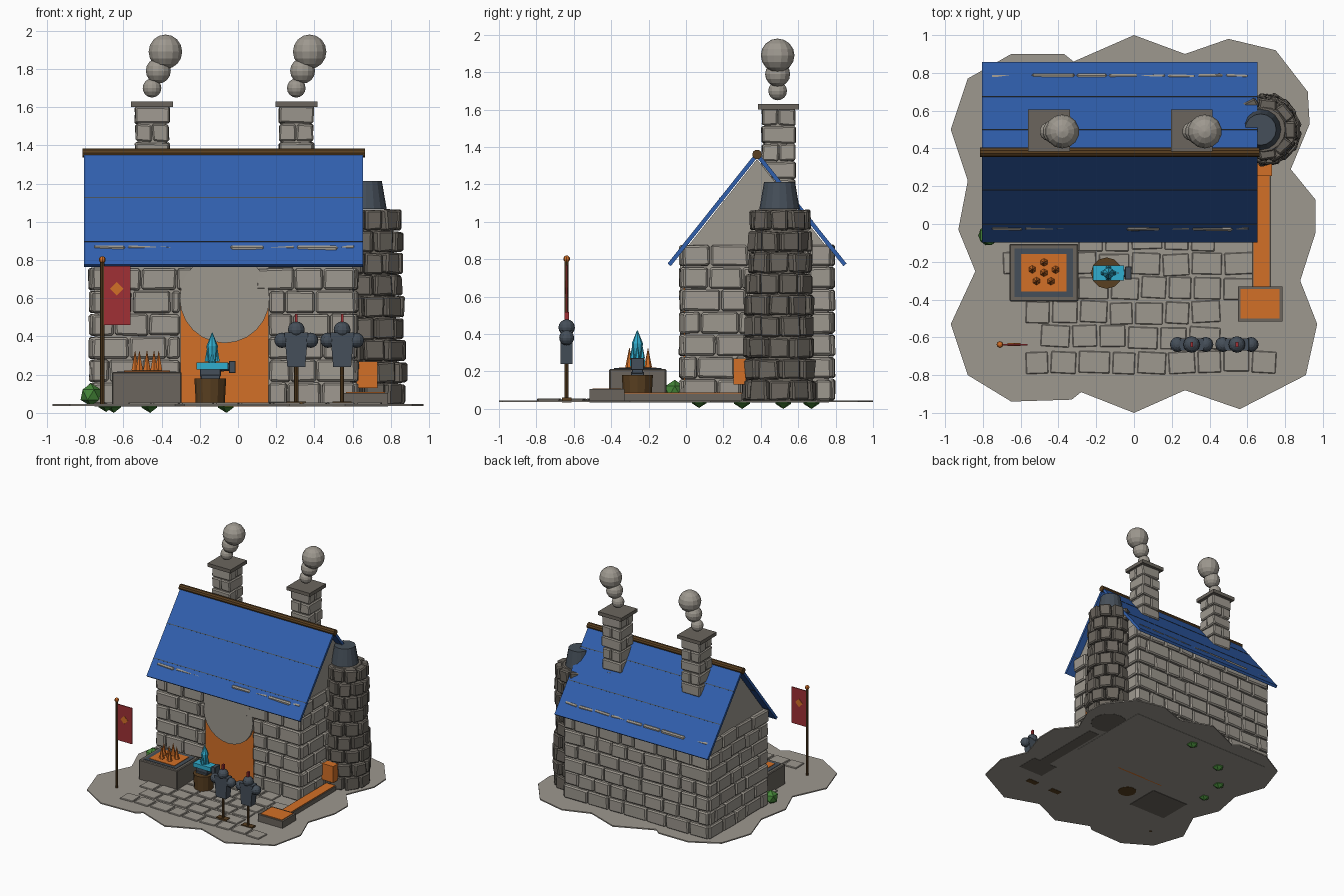
import bpy, bmesh, math, random
from mathutils import Matrix, Vector

random.seed(4)
cube0 = bpy.data.objects.get("Cube")
if cube0:
    bpy.data.objects.remove(cube0, do_unlink=True)


def material(name, r, g, b):
    m = bpy.data.materials.new(name)
    m.use_nodes = True
    m.diffuse_color = (r, g, b, 1)
    m.node_tree.nodes["Principled BSDF"].inputs["Base Color"].default_value = (r, g, b, 1)
    return m


STONE = material("pale stone", .34, .315, .275)
DARK = material("dark stone", .145, .13, .11)
SLATE = material("blue grey iron", .06, .078, .1)
BLUE = material("blue roof", .03, .115, .42)
ORANGE = material("molten orange", .65, .16, .02)
WOOD = material("brown wood", .1, .05, .015)
RED = material("red cloth", .35, .03, .035)
CYAN = material("cyan glow", .03, .42, .62)
GREEN = material("leaf green", .06, .24, .04)


def place(c, s, rot=None):
    return Matrix.Translation(c) @ (rot or Matrix()) @ Matrix.Diagonal((*s, 1))


def turn(angle, axis):
    return Matrix.Rotation(angle, 4, axis)


def box(bm, c, s, rot=None):
    return bmesh.ops.create_cube(bm, size=1, matrix=place(c, s, rot))["verts"]


def span(bm, x0, x1, y0, y1, z0, z1):
    return box(bm, ((x0 + x1) / 2, (y0 + y1) / 2, (z0 + z1) / 2), (x1 - x0, y1 - y0, z1 - z0))


def cone(bm, c, r1, r2, h, seg=12, rot=None):
    bmesh.ops.create_cone(bm, cap_ends=True, segments=seg, radius1=r1, radius2=r2,
                          depth=h, matrix=place(c, (1, 1, 1), rot))


def ball(bm, c, r, seg=12):
    bmesh.ops.create_uvsphere(bm, u_segments=seg, v_segments=8, radius=r,
                              matrix=Matrix.Translation(c))


def prism(bm, pts, shift):
    face = bm.faces.new([bm.verts.new(p) for p in pts])
    out = bmesh.ops.extrude_face_region(bm, geom=[face])["geom"]
    bmesh.ops.translate(bm, vec=shift, verts=[v for v in out if isinstance(v, bmesh.types.BMVert)])


def part(name, mat, build, bevel=0):
    bm = bmesh.new()
    build(bm)
    bmesh.ops.recalc_face_normals(bm, faces=bm.faces)
    me = bpy.data.meshes.new(name)
    bm.to_mesh(me)
    bm.free()
    me.materials.append(mat)
    ob = bpy.data.objects.new(name, me)
    bpy.context.collection.objects.link(ob)
    if bevel:
        mod = ob.modifiers.new("worn edges", "BEVEL")
        mod.width, mod.segments = bevel, 1
    return ob


def jitter(verts, a):
    for v in verts:
        v.co += Vector([random.uniform(-a, a) for _ in range(3)])


# Ground slab with a lobed outline
outline = [(0, 1), (.27, .9), (.5, .98), (.75, .92), (.92, .7), (.93, .53), (.83, .29),
           (.96, .13), (.96, -.05), (.88, -.3), (.97, -.53), (.91, -.8), (.56, -.98),
           (.27, -.88), (0, -1), (-.28, -.89), (-.33, -.93), (-.65, -.94), (-.88, -.8),
           (-.97, -.53), (-.84, -.25), (-.93, -.03), (-.88, .23), (-.97, .5), (-.88, .77),
           (-.65, .9), (-.37, .9), (-.32, .86)]
part("ground_slab", STONE, lambda bm: prism(bm, [(x, y, .036) for x, y in outline], (0, 0, .01)))


def pavers(bm):
    rows = [(-.3, .5), (-.7, .6), (-.3, .58), (-.58, .5), (-.5, .52), (-.58, .7)]
    for i, (x0, x1) in enumerate(rows):
        x = x0
        while x < x1 - .08:
            w = random.uniform(.13, .18)
            c = (x + w / 2, -.08 - .13 * i + random.uniform(-.008, .008), .047)
            box(bm, c, (w - .015, .115, .016), turn(random.uniform(-.06, .06), "Z"))
            x += w


part("paving_stones", STONE, pavers, .004)

# House body with gables, centred on CX, CY
CX, CY, RIDGE, SLOPE = -.075, .38, 1.36, 1.255
part("house_core", STONE, lambda bm: prism(
    bm, [(CX - .675, CY + y, z) for y, z in
         [(-.385, .034), (.385, .034), (.385, .85), (0, 1.335), (-.385, .85)]], (1.35, 0, 0)))


def wall(bm, centre, length, facing, opening=None):
    rot = turn(facing, "Z")
    for row in range(7):
        x = -length / 2
        first = True
        while x < length / 2 - .01:
            w = random.uniform(.13, .24) * (.6 if first and row % 2 else 1)
            first = False
            if length / 2 - x - w < .08:
                w = length / 2 - x
            a, b = x, x + w
            x += w
            if opening and row < 5:
                lo, hi = opening
                if lo <= a and b <= hi:
                    continue
                if a < lo < b:
                    b = lo
                elif a < hi < b:
                    a = hi
                if b - a < .02:
                    continue
            local = Vector(((a + b) / 2, -random.uniform(0, .012), .1 + .12 * row))
            jitter(box(bm, Vector(centre) + rot @ local, (b - a - .008, .05, .112), rot), .004)


def walls(bm):
    wall(bm, (CX, CY - .38, 0), 1.38, 0, (-.225, .235))
    wall(bm, (CX, CY + .38, 0), 1.38, math.pi)
    wall(bm, (CX + .67, CY, 0), .8, math.pi / 2)
    wall(bm, (CX - .67, CY, 0), .8, -math.pi / 2)


part("wall_stones", STONE, walls, .01)
part("glowing_doorway", ORANGE, lambda bm: span(bm, -.3, .16, -.014, .01, .034, .66))
part("door_arch_disc", STONE, lambda bm: cone(bm, (-.07, -.022, .6), .235, .235, .02, 24, turn(math.pi / 2, "X")))

# Roof slopes, course seams and ridge beam
TILT = math.atan(SLOPE)


def roof(bm):
    for s in (-1, 1):
        box(bm, (CX, CY + s * .235, RIDGE - .295), (1.46, .754, .022), turn(-s * TILT, "X"))


def seams(bm):
    for s, heights in ((-1, (1.12, .89)), (1, (1.22, 1))):
        for z in heights:
            box(bm, (CX, CY + s * (RIDGE - z) / SLOPE, z), (1.458, .006, .026), turn(-s * TILT, "X"))


part("roof_slopes", BLUE, roof)
part("roof_seams", SLATE, seams)
part("ridge_beam", WOOD, lambda bm: cone(bm, (CX, CY, RIDGE), .026, .026, 1.48, 10, turn(math.pi / 2, "Y")))


# Chimneys with caps and smoke puffs
def chimney(bm, x):
    span(bm, x - .075, x + .075, .42, .57, .95, 1.6)
    for row in range(7):
        z = 1.56 - row * .095
        for s in (-1, 1):
            c = (x + s * .045, .495, z) if row % 2 else (x, .495 + s * .045, z)
            size = (.086, .18, .088) if row % 2 else (.18, .086, .088)
            jitter(box(bm, c, size), .005)


for side, x in (("right", -.45), ("left", .305)):
    part(side + "_chimney", STONE, lambda bm: chimney(bm, x), .008)
    part(side + "_chimney_cap", DARK, lambda bm: box(bm, (x, .495, 1.615), (.22, .22, .03)))
    part(side + "_smoke", STONE, lambda bm: [ball(bm, (x + dx, .49, z), r, 14) for dx, z, r in
                                             ((0, 1.7, .05), (.033, 1.79, .067), (.07, 1.89, .09))])

# Round furnace tower
TX, TY = .685, .5


def tower(bm):
    cone(bm, (TX, TY, .55), .155, .125, 1.03, 16)
    for row in range(9):
        r = .165 - .004 * row
        for k in range(9):
            rot = turn((k + row % 2 / 2) * math.tau / 9, "Z")
            c = Vector((TX, TY, .098 + .114 * row)) + rot @ Vector((r + random.uniform(-.01, .012), 0, 0))
            jitter(box(bm, c, (.055, r * .68, .106), rot), .006)


part("furnace_tower", DARK, tower, .009)
part("furnace_pot", SLATE, lambda bm: cone(bm, (.67, TY, 1.14), .108, .083, .145, 16))


# Molten channel and basin
def channel(bm):
    span(bm, .625, .725, -.34, .3, .034, .082)
    span(bm, .55, .785, -.515, -.33, .034, .105)


def molten(bm):
    span(bm, .633, .717, -.34, .3, .08, .088)
    span(bm, .565, .77, -.5, -.345, .1, .11)
    span(bm, .62, .73, .255, .32, .13, .27)


part("casting_channel", DARK, channel)
part("molten_metal", ORANGE, molten)

# Forge hearth with coals and flames
HX, HY = -.477, -.258
spots = [(HX, HY)] + [(HX + .065 * math.cos(a), HY + .055 * math.sin(a))
                      for a in (k * math.tau / 5 + .3 for k in range(5))]
part("hearth_block", DARK, lambda bm: box(bm, (HX, HY, .124), (.365, .305, .18)), .006)
part("hearth_rim", SLATE, lambda bm: box(bm, (HX, HY, .213), (.31, .255, .009)))
part("hearth_embers", ORANGE, lambda bm: box(bm, (HX, HY, .217), (.24, .2, .009)))
part("hearth_coals", WOOD, lambda bm: [ball(bm, (x, y, .222), .02, 6) for x, y in spots])
part("hearth_flames", ORANGE, lambda bm: [cone(bm, (x, y, .275), .021, .001, .1, 6) for x, y in spots])

# Anvil on a stump with a glowing piece
AX, AY = -.145, -.26


def anvil(bm):
    box(bm, (AX, AY, .188), (.1, .07, .02))
    box(bm, (AX, AY, .21), (.11, .06, .04))
    box(bm, (AX + .115, AY, .24), (.035, .07, .065))
    cone(bm, (AX + .08, AY, .24), .025, .02, .05, 10, turn(math.pi / 2, "Y"))


def glow(bm):
    box(bm, (AX + .01, AY, .245), (.165, .08, .036))
    cone(bm, (AX + .01, AY, .305), .02, .03, .09, 8)
    cone(bm, (AX + .01, AY, .385), .03, .002, .07, 8)
    for k in range(4):
        rot = turn(k * math.pi / 2, "Z")
        cone(bm, Vector((AX + .01, AY, .3)) + rot @ Vector((.027, 0, 0)), .014, .002, .06, 6)


part("stump", WOOD, lambda bm: cone(bm, (AX, AY, .107), .075, .083, .146, 12))
part("anvil", SLATE, anvil, .003)
part("glowing_workpiece", CYAN, glow)


# Armour stands
def armour(bm, x):
    for v in box(bm, (x, -.638, .33), (.125, .065, .18)):
        if v.co.z < .3:
            v.co.x = x + (v.co.x - x) * .75
    ball(bm, (x, -.638, .435), .044)
    for s in (-1, 1):
        ball(bm, (x + s * .075, -.638, .38), .04)


def stand(bm, x):
    cone(bm, (x, -.638, .15), .011, .011, .23, 8)
    box(bm, (x, -.638, .047), (.1, .05, .026))


for side, x in (("right", .305), ("left", .545)):
    part(side + "_armour", SLATE, lambda bm: armour(bm, x))
    part(side + "_armour_stand", WOOD, lambda bm: stand(bm, x))
    part(side + "_plume", RED, lambda bm: box(bm, (x, -.638, .49), (.014, .025, .055)))

# Banner
part("banner_pole", WOOD, lambda bm: cone(bm, (-.71, -.638, .415), .011, .011, .76, 8))
part("banner_finial", ORANGE, lambda bm: ball(bm, (-.71, -.638, .802), .018, 8))
part("banner_cloth", RED, lambda bm: span(bm, -.7, -.563, -.642, -.634, .46, .77))
part("banner_diamond", ORANGE, lambda bm: box(bm, (-.635, -.638, .65), (.05, .014, .05), turn(math.pi / 4, "Y")))

# Shrubs along the house
shrubs = [(-.77, -.06, .095, .06), (-.69, .07, .05, .045), (-.65, .3, .05, .05),
          (-.46, .52, .05, .05), (-.06, .67, .05, .05)]
part("shrubs", GREEN, lambda bm: [bmesh.ops.create_icosphere(
    bm, subdivisions=1, radius=r, matrix=Matrix.Translation((x, y, z))) for x, y, z, r in shrubs])
